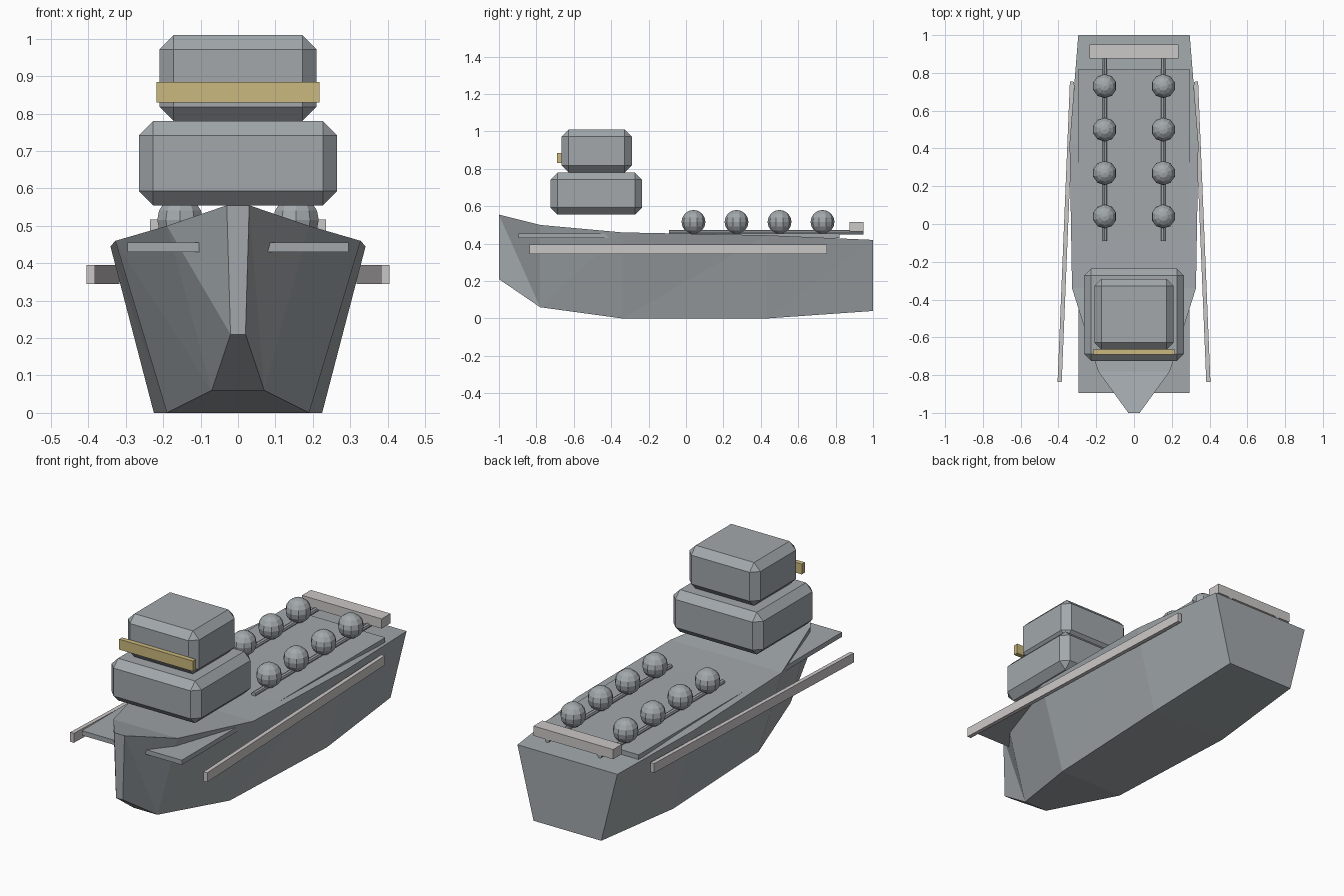
import bpy, bmesh, math
from mathutils import Vector

cube = bpy.data.objects.get("Cube")
if cube:
    bpy.data.objects.remove(cube, do_unlink=True)


def material(name, r, g, b):
    m = bpy.data.materials.new(name)
    m.use_nodes = True
    m.diffuse_color = (r, g, b, 1)
    m.node_tree.nodes["Principled BSDF"].inputs["Base Color"].default_value = (r, g, b, 1)
    return m


GREY = material("ship grey", 0.36, 0.39, 0.41)
PALE = material("pale grey", 0.60, 0.57, 0.57)
YELLOW = material("window yellow", 0.60, 0.48, 0.21)


def finish(name, bm, mat):
    bmesh.ops.recalc_face_normals(bm, faces=bm.faces[:])
    me = bpy.data.meshes.new(name)
    bm.to_mesh(me)
    bm.free()
    me.materials.append(mat)
    ob = bpy.data.objects.new(name, me)
    bpy.context.collection.objects.link(ob)
    return ob


def box(name, lo, hi, mat, bevel=0):
    """Box between two corners, with optional chamfered edges."""
    lo, hi = Vector(lo), Vector(hi)
    bm = bmesh.new()
    bmesh.ops.create_cube(bm, size=1)
    bmesh.ops.scale(bm, vec=hi - lo, verts=bm.verts[:])
    if bevel:
        bmesh.ops.bevel(bm, geom=bm.edges[:], offset=bevel, segments=1, affect='EDGES')
    ob = finish(name, bm, mat)
    ob.location = (lo + hi) / 2
    return ob


# Hull: stations of y, deck half width, deck height, keel half width, keel height
stations = [
    (-1.0, 0.03, 0.555, 0.02, 0.21),
    (-0.78, 0.19, 0.50, 0.07, 0.06),
    (-0.34, 0.328, 0.46, 0.19, 0),
    (0.43, 0.341, 0.445, 0.225, 0),
    (1.0, 0.295, 0.42, 0.2, 0.04),
]
bm = bmesh.new()
rings = []
for y, tw, tz, bw, bz in stations:
    corners = ((-tw, tz), (tw, tz), (bw, bz), (-bw, bz))
    rings.append([bm.verts.new((x, y, z)) for x, z in corners])
for i, (a, b) in enumerate(zip(rings, rings[1:])):
    bm.faces.new((a[0], a[1], b[1], b[0]))
    bm.faces.new((a[3], a[2], b[2], b[3]))
    for top, low in ((0, 3), (1, 2)):
        if top == 1 and i == 0:
            tris = ((a[top], a[low], b[low]), (a[top], b[low], b[top]))
        else:
            tris = ((a[top], a[low], b[top]), (a[low], b[low], b[top]))
        for t in tris:
            bm.faces.new(t)
bm.faces.new(rings[0])
bm.faces.new(rings[-1])
finish("hull", bm, GREY)

# Deck plate and the two chamfered bridge blocks
box("deck_plate", (-0.295, -0.895, 0.43), (0.295, 0.82, 0.455), GREY)
box("lower_bridge", (-0.265, -0.725, 0.555), (0.265, -0.235, 0.78), GREY, 0.038)
box("upper_bridge", (-0.21, -0.665, 0.78), (0.21, -0.29, 1.01), GREY, 0.038)
box("bridge_window", (-0.218, -0.69, 0.83), (0.218, -0.665, 0.885), YELLOW)

# Stern bar
box("stern_bar", (-0.235, 0.875, 0.465), (0.235, 0.95, 0.517), PALE)

# Parts mirrored on each side
for side, s in (("right", -1), ("left", 1)):
    # Side rail, splayed outwards towards the bow
    rail = box(side + "_side_rail", (-0.011, -0.796, 0.345), (0.011, 0.796, 0.395), PALE)
    rail.location.x, rail.location.y = s * 0.361, -0.042
    rail.rotation_euler.z = s * 0.041

    # Pipe along the deck
    bm = bmesh.new()
    bmesh.ops.create_cone(bm, cap_ends=True, segments=8, radius1=0.013, radius2=0.013, depth=1.04)
    pipe = finish(side + "_deck_pipe", bm, GREY)
    pipe.rotation_euler.x = math.pi / 2
    pipe.location = (s * 0.155, 0.43, 0.461)

    # Row of round tanks
    for i in range(4):
        bm = bmesh.new()
        bmesh.ops.create_uvsphere(bm, u_segments=10, v_segments=8, radius=0.064)
        tank = finish(f"{side}_tank_{i + 1}", bm, GREY)
        tank.location = (s * 0.155, 0.04 + 0.23 * i, 0.516)
